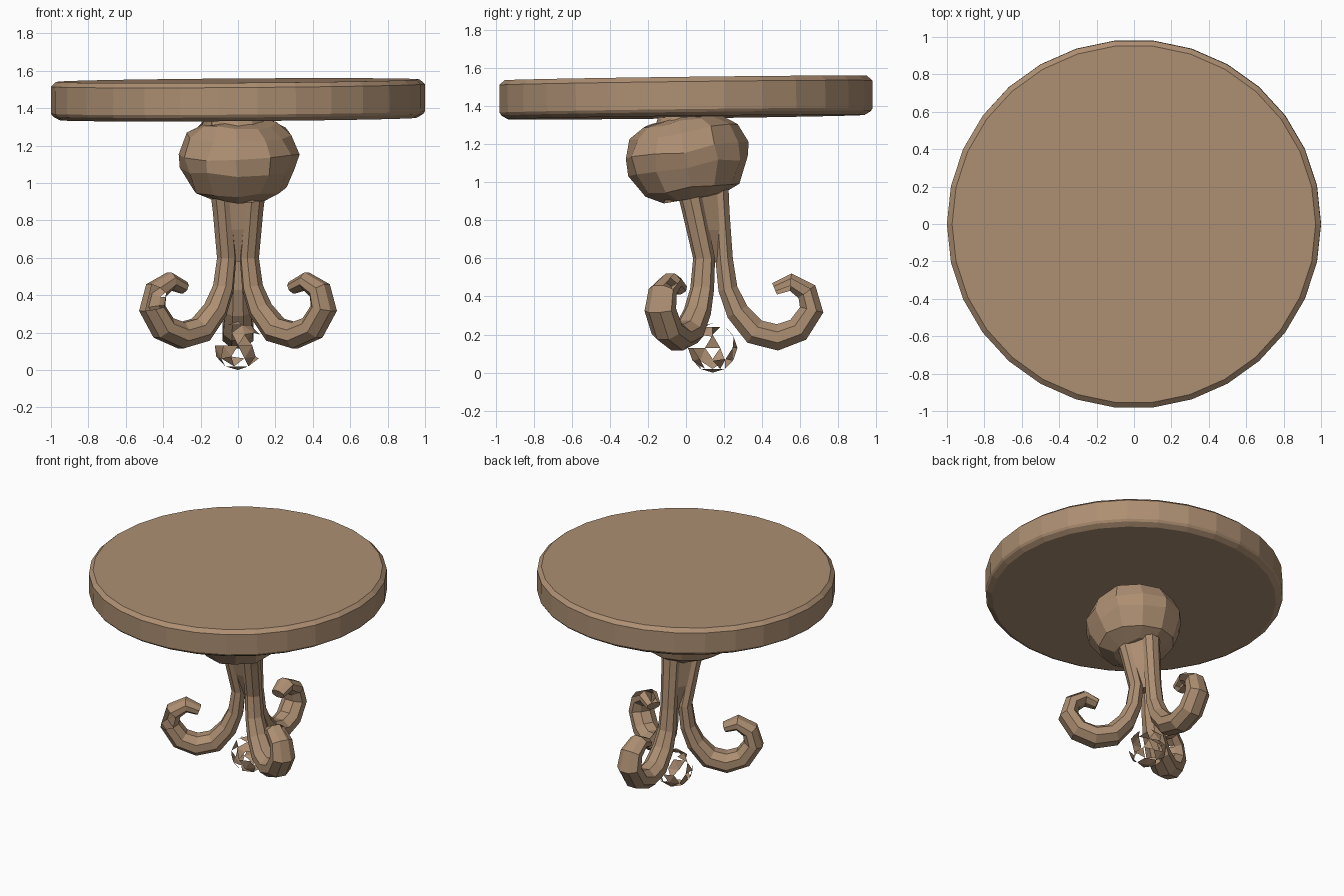
import bpy
import bmesh
import random
from math import sin, cos, pi, radians
from mathutils import Vector, Matrix

random.seed(4)
old = bpy.data.objects.get("Cube")
if old:
    bpy.data.objects.remove(old, do_unlink=True)

wood = bpy.data.materials.new("weathered_wood")
wood.use_nodes = True
tan = (0.42, 0.275, 0.17, 1)
wood.diffuse_color = tan
wood.node_tree.nodes["Principled BSDF"].inputs["Base Color"].default_value = tan


def finish(name, bm, missing=None):
    """Turn a bmesh into an object, dropping the faces that have broken away."""
    bmesh.ops.recalc_face_normals(bm, faces=bm.faces)
    if missing:
        lost = [f for f in bm.faces if missing(f.calc_center_median())]
        bmesh.ops.delete(bm, geom=lost, context="FACES")
    mesh = bpy.data.meshes.new(name)
    bm.to_mesh(mesh)
    bm.free()
    mesh.materials.append(wood)
    ob = bpy.data.objects.new(name, mesh)
    bpy.context.collection.objects.link(ob)
    return ob


def loft(bm, rings):
    """Skin closed rings of points and cap both ends."""
    rings = [[bm.verts.new(p) for p in ring] for ring in rings]
    for a, b in zip(rings, rings[1:]):
        for i in range(len(a)):
            j = (i + 1) % len(a)
            bm.faces.new((a[i], a[j], b[j], b[i]))
    bm.faces.new(rings[0])
    bm.faces.new(rings[-1])


def lathe(profile, sides):
    bm = bmesh.new()
    loft(bm, [[(r * cos(2 * pi * i / sides), r * sin(2 * pi * i / sides), z)
               for i in range(sides)] for r, z in profile])
    return bm


# Round top with chipped edges, lying slightly askew
top = lathe([(0.955, -0.105), (0.99, -0.085), (1.0, -0.07), (1.0, 0.075), (0.972, 0.1)], 30)
table_top = finish("table_top", top)
table_top.scale.y = 0.985
table_top.location.z = 1.447
table_top.rotation_euler = (radians(0.7), radians(-0.4), 0)

# Faceted bulb under the top, leaning with the stem
bulb = lathe([(0.15, -0.22), (0.25, -0.17), (0.31, -0.05), (0.325, 0.03),
              (0.285, 0.13), (0.2, 0.185), (0.13, 0.2)], 12)
for v in bulb.verts:
    v.co += Vector([random.uniform(-0.012, 0.012) for _ in range(3)])
pedestal_bulb = finish("pedestal_bulb", bulb)
pedestal_bulb.location = (0, 0, 1.135)
pedestal_bulb.rotation_euler.x = radians(8)

# Neck joining the bulb to the top
neck = finish("neck", lathe([(0.17, 1.27), (0.14, 1.36)], 12))


def axis_y(z):
    """The stem leans forward above the scrolls."""
    return 0.13 - 0.17 * max(0, z - 0.6)


# Scroll leg path: radius from stem, height, half thickness, half width
LEG = [(0.11, 1.0, 0.055, 0.07), (0.095, 0.85, 0.05, 0.065), (0.07, 0.6, 0.05, 0.06),
       (0.09, 0.44, 0.055, 0.065), (0.14, 0.32, 0.065, 0.075), (0.23, 0.215, 0.075, 0.085),
       (0.35, 0.185, 0.075, 0.09), (0.46, 0.225, 0.072, 0.09), (0.53, 0.33, 0.068, 0.088),
       (0.505, 0.425, 0.06, 0.08), (0.42, 0.475, 0.05, 0.07), (0.335, 0.44, 0.035, 0.05)]


def leg(name, angle, sides=8):
    out = Vector((cos(angle), sin(angle), 0))
    side = Vector((-sin(angle), cos(angle), 0))
    up = Vector((0, 0, 1))
    rings = []
    for k, (r, z, thick, wide) in enumerate(LEG):
        a, b = LEG[max(k - 1, 0)], LEG[min(k + 1, len(LEG) - 1)]
        tangent = (out * (b[0] - a[0]) + up * (b[1] - a[1])).normalized()
        normal = tangent.cross(side)
        centre = out * r + up * z + Vector((0, axis_y(z), 0))
        rings.append([centre + normal * thick * cos(t) + side * wide * sin(t)
                      for t in [2 * pi * (i + 0.5) / sides for i in range(sides)]])
    bm = bmesh.new()
    loft(bm, rings)
    stem = Vector((0, 0.13, 0))
    return finish(name, bm, lambda c: (c - stem).dot(out) > 0.3 and c.z > 0.3
                  and random.random() < 0.12)


leg("back_leg", radians(90))
leg("front_right_leg", radians(210))
leg("front_left_leg", radians(330))

# Solid core between the legs, hidden by their upper stems
core = lathe([(0.05, 0.58), (0.1, 0.75), (0.12, 1.0)], 6)
for v in core.verts:
    v.co.y += axis_y(v.co.z)
finish("stem_core", core)

# Remains of the ball drop between the scrolls
ball = bmesh.new()
bmesh.ops.create_icosphere(ball, subdivisions=2, radius=0.13,
                           matrix=Matrix.Translation((0, 0.14, 0.13)))
finish("ball_drop_shards", ball,
       lambda c: 0.02 < c.z and random.random() < 0.72)
